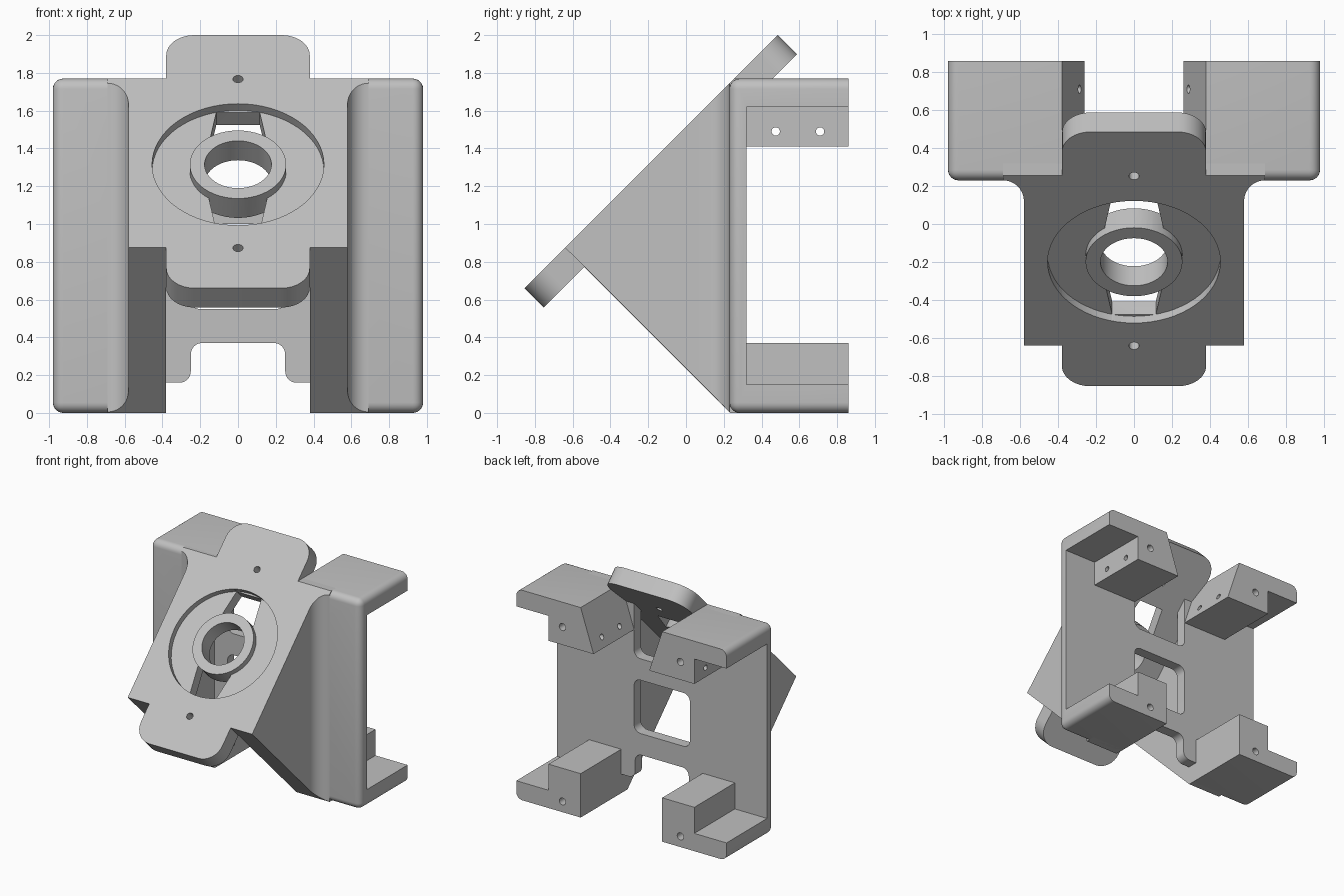
import bpy, bmesh
from math import sin, cos, pi, radians, sqrt
from mathutils import Matrix, Vector

if "Cube" in bpy.data.objects:
    bpy.data.objects.remove(bpy.data.objects["Cube"])

grey = bpy.data.materials.new("light_grey")
grey.use_nodes = True
COLOUR = (0.53, 0.53, 0.53, 1)
grey.diffuse_color = COLOUR
grey.node_tree.nodes["Principled BSDF"].inputs["Base Color"].default_value = COLOUR

# Drawing planes: an outline is drawn in local XY and extruded along local Z
PLAN = Matrix.Identity(4)
FRONT = Matrix.Rotation(pi / 2, 4, 'X')              # depth runs towards -y
SIDE = Matrix(((0, 0, 1, 0), (1, 0, 0, 0), (0, 1, 0, 0), (0, 0, 0, 1)))
TILT = Matrix.Translation((0, -0.2, 1.315)) @ Matrix.Rotation(pi / 4, 4, 'X')


def prism(name, outline, plane, low, high):
    bm = bmesh.new()
    face = bm.faces.new([bm.verts.new((x, y, low)) for x, y in outline])
    new = bmesh.ops.extrude_face_region(bm, geom=[face])["geom"]
    bmesh.ops.translate(bm, vec=(0, 0, high - low),
                        verts=[v for v in new if isinstance(v, bmesh.types.BMVert)])
    bm.transform(plane)
    bmesh.ops.recalc_face_normals(bm, faces=bm.faces)
    mesh = bpy.data.meshes.new(name)
    bm.to_mesh(mesh)
    bm.free()
    obj = bpy.data.objects.new(name, mesh)
    bpy.context.collection.objects.link(obj)
    mesh.materials.append(grey)
    return obj


def circle(x, y, r, n=64):
    return [(x + r * cos(2 * pi * i / n), y + r * sin(2 * pi * i / n)) for i in range(n)]


def rounded(corners, steps=8):
    """Outline from right-angled corners (x, y, radius)."""
    out = []
    for i, (x, y, r) in enumerate(corners):
        p = Vector((x, y))
        if not r:
            out.append(p)
            continue
        a = (Vector(corners[i - 1][:2]) - p).normalized()
        b = (Vector(corners[(i + 1) % len(corners)][:2]) - p).normalized()
        for k in range(steps + 1):
            t = pi / 2 * k / steps
            out.append(p + r * (a + b) - r * (b * cos(t) + a * sin(t)))
    return out


def rounded_box(w, low, high, r):
    return rounded([(-w, low, r), (w, low, r), (w, high, r), (-w, high, r)])


def apply(obj, mod):
    bpy.context.view_layer.objects.active = obj
    bpy.ops.object.modifier_apply(modifier=mod.name)


def cut(obj, *cutters):
    for cutter in cutters:
        mod = obj.modifiers.new("cut", 'BOOLEAN')
        mod.operation, mod.solver, mod.object = 'DIFFERENCE', 'EXACT', cutter
        apply(obj, mod)
        bpy.data.objects.remove(cutter)


def mirror(obj):
    mod = obj.modifiers.new("mirror", 'MIRROR')
    mod.use_mirror_merge = False
    apply(obj, mod)


def edit(obj, action):
    bm = bmesh.new()
    bm.from_mesh(obj.data)
    action(bm)
    bm.to_mesh(obj.data)
    bm.free()


# Sloping face plate with round recess, central ring, slots and screw holes
RECESS, RING, DEPTH, THICK = 0.455, 0.255, 0.05, 0.145


def recess_cutter():
    disc = prism("recess_cutter", circle(0, 0, RECESS), TILT, -DEPTH, 0.1)
    cut(disc, prism("ring_core", circle(0, 0, RING), TILT, -0.3, 0.3))
    return disc


def slot_cutter(sign):
    arc = [(RING * sin(t), RING * cos(t)) for t in [-0.65 + 0.13 * i for i in range(11)]]
    outline = arc + [(0.115, 0.44), (-0.115, 0.44)]
    return prism("slot_cutter", [(x, sign * y) for x, y in outline], TILT, -0.3, 0.2)


face_plate = prism("face_plate", rounded_box(0.38, -0.926, 0.969, 0.15), TILT, -THICK, 0)
cut(face_plate, recess_cutter(), slot_cutter(1), slot_cutter(-1),
    prism("bore_cutter", circle(0, 0, 0.177), TILT, -0.3, 0.2),
    *[prism("screw_cutter", circle(0, v, 0.027, 24), TILT, -0.3, 0.2) for v in (-0.625, 0.64)])

# Triangular side gussets, flared into the back wall
FLARE = 0.11
flare = [(0.58 + FLARE * (1 - cos(t)), 0.12 + FLARE * sin(t))
         for t in [pi / 2 * i / 10 for i in range(11)]]
gussets = prism("side_gussets",
                [(0.38, 0.32), (0.38, -0.7), (0.58, -0.7)] + flare + [(0.69, 0.32)],
                PLAN, 0, 1.77)


def trim(bm):
    for co, no in (((0, 0, 1.515), (0, -1, 1)), ((0, 0, 0.235), (0, -1, -1))):
        geom = bm.verts[:] + bm.edges[:] + bm.faces[:]
        res = bmesh.ops.bisect_plane(bm, geom=geom, plane_co=co, plane_no=no, clear_outer=True)
        edges = [e for e in res["geom_cut"] if isinstance(e, bmesh.types.BMEdge)]
        bmesh.ops.contextual_create(bm, geom=edges)
    bmesh.ops.recalc_face_normals(bm, faces=bm.faces)


edit(gussets, trim)
cut(gussets, recess_cutter())
mirror(gussets)

# C-shaped side frames with mounting blocks
WALL, BACK, REAR, OUT, TOP = 0.23, 0.32, 0.86, 0.98, 1.77
frames = prism("side_frames", [(0.38, 0), (OUT, 0), (OUT, TOP), (0.38, TOP),
                               (0.26, 1.41), (0.38, 1.41)], FRONT, -REAR, -WALL)


def soften(bm):
    def on(e, axis, value):
        return all(abs(v.co[axis] - value) < 1e-4 for v in e.verts)
    edges = [e for e in bm.edges
             if (on(e, 0, OUT) and not on(e, 1, REAR))
             or (on(e, 1, WALL) and (on(e, 2, 0) or on(e, 2, TOP)))]
    bmesh.ops.bevel(bm, geom=edges, offset=0.055, segments=6, profile=0.5, affect='EDGES')


edit(frames, soften)
pocket = [(0.2, 0.37), (0.68, 0.37), (0.68, 0.15), (1.1, 0.15),
          (1.1, 1.62), (0.68, 1.62), (0.68, 1.41), (0.2, 1.41)]
cut(frames, prism("pocket_cutter", pocket, FRONT, -1, -BACK))
for side_z, rear_z in ((1.49, 1.56), (0.28, 0.09)):
    cut(frames, prism("rear_hole_cutter", circle(0.55, rear_z, 0.03, 24), FRONT, -1, -0.6),
        *[prism("side_hole_cutter", circle(y, side_z, 0.022, 24), SIDE, 0.1, 1.2)
          for y in (0.475, 0.71)])
mirror(frames)

# Back wall between the frames, notched above and below, with a window
half = [(0.25, 0.37, 0.06), (0.25, 0.16, 0.06), (0.4, 0.16, 0),
        (0.4, 1.64, 0), (0.26, 1.64, 0), (0.26, 1.18, 0.06)]
back_wall = prism("back_wall", rounded(half + [(-x, z, r) for x, z, r in reversed(half)]),
                  FRONT, -BACK, -WALL)
cut(back_wall, prism("window_cutter", rounded_box(0.26, 0.55, 1.0, 0.06), FRONT, -0.5, 0))

# Smooth the rounded surfaces, keep the machined edges sharp
for obj in (face_plate, gussets, frames, back_wall):
    bpy.ops.object.select_all(action='DESELECT')
    obj.select_set(True)
    bpy.context.view_layer.objects.active = obj
    bpy.ops.object.shade_smooth_by_angle(angle=radians(30))
